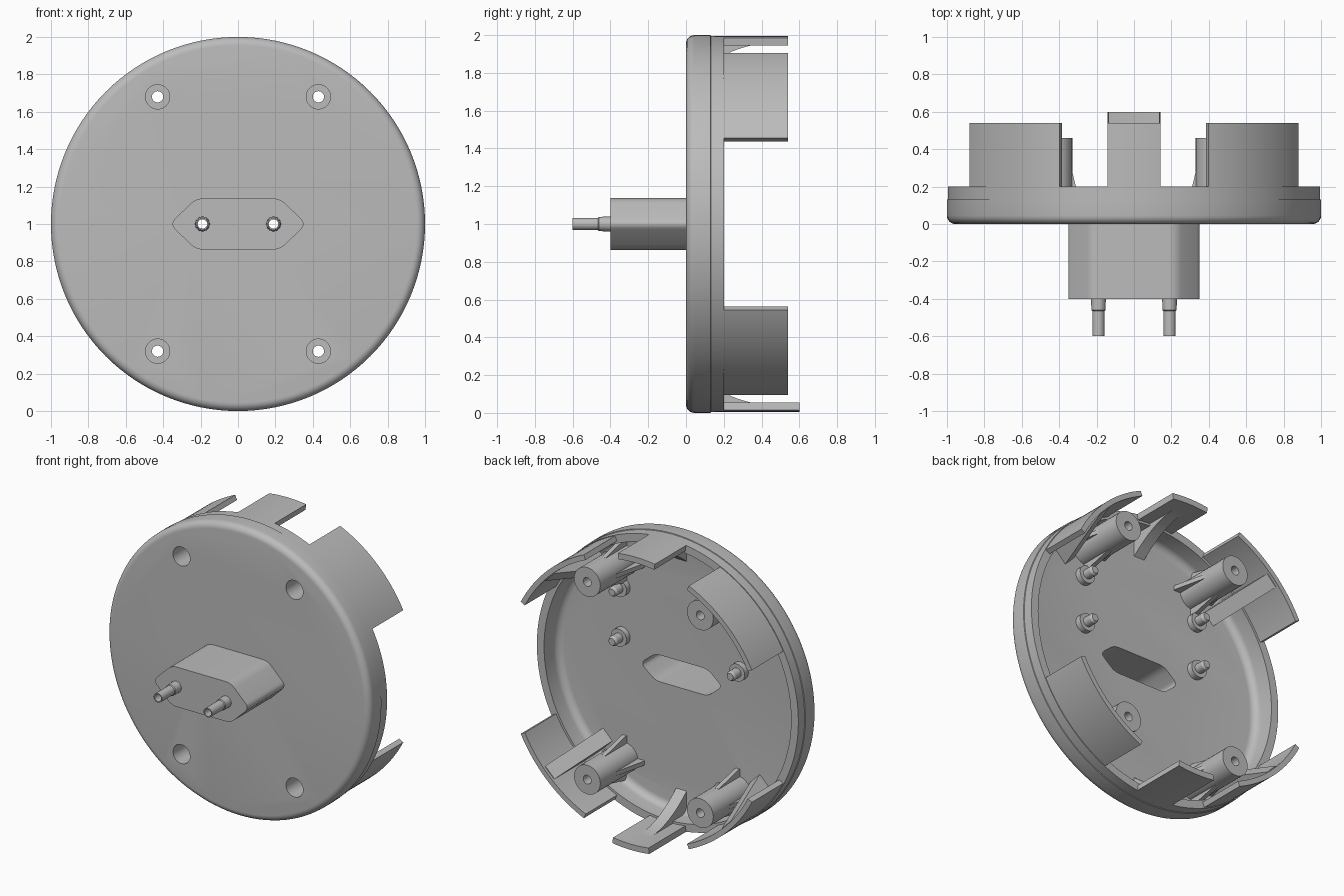
import bpy, bmesh
from math import cos, sin, pi, radians
from mathutils import Vector

cube = bpy.data.objects.get("Cube")
if cube:
    bpy.data.objects.remove(cube, do_unlink=True)

grey = bpy.data.materials.new("light_grey_plastic")
grey.use_nodes = True
grey.diffuse_color = (0.5, 0.5, 0.5, 1)
grey.node_tree.nodes["Principled BSDF"].inputs["Base Color"].default_value = (0.5, 0.5, 0.5, 1)

MID = (0, 1)          # disc centre in x, z
FLOOR = 0.05          # inner floor depth


def finish(name, bm):
    bmesh.ops.remove_doubles(bm, verts=bm.verts, dist=1e-5)
    bmesh.ops.recalc_face_normals(bm, faces=bm.faces)
    me = bpy.data.meshes.new(name)
    bm.to_mesh(me)
    bm.free()
    me.materials.append(grey)
    ob = bpy.data.objects.new(name, me)
    bpy.context.collection.objects.link(ob)
    return ob


def smooth(ob):
    bpy.ops.object.select_all(action='DESELECT')
    ob.select_set(True)
    bpy.context.view_layer.objects.active = ob
    bpy.ops.object.shade_smooth_by_angle(angle=radians(30))


def loft(name, rings, closed):
    """Skin equal loops of points; close the sweep or cap its ends."""
    bm = bmesh.new()
    loops = [[bm.verts.new(p) for p in ring] for ring in rings]
    n = len(loops[0])
    pairs = list(zip(loops, loops[1:])) + ([(loops[-1], loops[0])] if closed else [])
    for a, b in pairs:
        for i in range(n):
            j = (i + 1) % n
            bm.faces.new((a[i], a[j], b[j], b[i]))
    if not closed:
        bm.faces.new(loops[0])
        bm.faces.new(loops[-1])
    return finish(name, bm)


def sweep(name, profile, centre, a0=0, a1=2 * pi, steps=48):
    """Turn an (r, y) profile about the y direction through centre."""
    full = abs(a1 - a0 - 2 * pi) < 1e-6
    angles = [a0 + (a1 - a0) * i / steps for i in range(steps + (not full))]
    cx, cz = centre
    return loft(name, [[(cx + r * cos(a), y, cz + r * sin(a)) for r, y in profile]
                       for a in angles], full)


def solid(name, profile, centre, steps=48):
    """Turned solid: (radius, y) stations, capped at both ends."""
    cx, cz = centre
    return loft(name, [[(cx + r * cos(2 * pi * i / steps), y, cz + r * sin(2 * pi * i / steps))
                        for i in range(steps)] for r, y in profile], False)


def rib(name, profile, centre, angle, width):
    """Flat (r, y) plate standing out along an angle."""
    c = Vector((centre[0], 0, centre[1]))
    out = Vector((cos(angle), 0, sin(angle)))
    side = Vector((-sin(angle), 0, cos(angle))) * width / 2
    up = Vector((0, 1, 0))
    return loft(name, [[c + out * r + up * y + side * s for r, y in profile]
                       for s in (-1, 1)], False)


def fillet(r, y, rad, start, steps=6):
    return [(r + rad * cos(start + pi / 2 * i / steps),
             y + rad * sin(start + pi / 2 * i / steps)) for i in range(steps + 1)]


def plug_shape(name, half_w, half_h, flat, y0, y1):
    """Elongated hexagon with rounded corners."""
    pts = [Vector(p) for p in ((half_w, 0), (flat, half_h), (-flat, half_h),
                               (-half_w, 0), (-flat, -half_h), (flat, -half_h))]
    outline = []
    for i, p in enumerate(pts):
        a = p + (pts[i - 1] - p).normalized() * 0.04
        b = p + (pts[(i + 1) % 6] - p).normalized() * 0.04
        for k in range(6):
            t = k / 5
            outline.append(a * (1 - t) ** 2 + p * 2 * t * (1 - t) + b * t * t)
    return loft(name, [[(q.x, y, 1 + q.y) for q in outline] for y in (y0, y1)], False)


def cut(ob, cutters):
    bpy.context.view_layer.objects.active = ob
    for c in cutters:
        c.hide_render = True
        mod = ob.modifiers.new("cut", 'BOOLEAN')
        mod.operation = 'DIFFERENCE'
        mod.solver = 'EXACT'
        mod.object = c
        bpy.ops.object.modifier_apply(modifier=mod.name)


posts = [(sx * 0.43, 1 + sz * 0.68) for sx in (1, -1) for sz in (1, -1)]
pins = [(-0.19, 1), (0.19, 1)]

# Dish: rounded front edge, stepped rim, filleted inner floor
dish = solid("round_base",
             fillet(0.955, 0.045, 0.045, -pi / 2)
             + [(1, 0.13), (0.995, 0.132), (0.995, 0.2), (0.94, 0.2)]
             + [(r, y) for r, y in reversed(fillet(0.89, FLOOR + 0.05, 0.05, -pi / 2))], MID, 128)

# Plug block with a hollow behind it
plug = plug_shape("plug_block", 0.365, 0.137, 0.225, -0.4, 0.03)
recess = plug_shape("recess_cutter", 0.31, 0.092, 0.2, -0.355, 0.2)
screw_cutters = [solid("screw_cutter", [(0.065, -0.1), (0.065, 0.2)], p, 32) for p in posts]
pin_cutters = [solid("pin_cutter", [(0.025, -0.5), (0.025, -0.2)], p, 24) for p in pins]
cut(dish, [recess] + screw_cutters)
cut(plug, [recess] + pin_cutters)
for c in [recess] + screw_cutters + pin_cutters:
    bpy.data.objects.remove(c, do_unlink=True)

# Hollow contact pins
for p in pins:
    sweep("contact_pin", [(0.025, -0.37), (0.04, -0.37), (0.038, -0.46), (0.033, -0.465),
                          (0.032, -0.6), (0.025, -0.6)], p, steps=24)

# Screw posts with four tapered fins each
for p in posts:
    sweep("screw_post", [(0.1, 0.04), (0.1, 0.46), (0.03, 0.46), (0.03, 0.34),
                         (0.065, 0.34), (0.065, 0.04)], p, steps=32)
    for k in range(4):
        rib("post_fin", [(0.09, 0.04), (0.15, 0.04), (0.15, 0.07), (0.1, 0.28), (0.09, 0.28)],
            p, k * pi / 2, 0.03)

# Locating pegs on the floor
for sx in (1, -1):
    for z in (1.15, 1.49):
        solid("locating_peg", [(0.06, 0.04), (0.06, 0.09), (0.033, 0.09),
                               (0.033, 0.15), (0.024, 0.165)], (sx * 0.45, z), 24)

# Four curved wall segments, each with a sloping brace
for k, mid in enumerate((45, 135, 225, 315)):
    low, high = (27.3, 66.2) if k % 2 == 0 else (23.8, 62.7)
    a0, a1 = radians(k * 90 + low), radians(k * 90 + high)
    sweep("wall_segment", [(0.955, 0.15), (0.99, 0.15), (0.99, 0.54), (0.955, 0.54)],
          MID, a0, a1, 20)
    rib("segment_brace", [(0.79, 0.04), (0.965, 0.04), (0.965, 0.52), (0.95, 0.52)],
        MID, radians(mid), 0.1)

# Top and bottom clips, each with a concave brace
for angle, tip in ((pi / 2, 0.54), (-pi / 2, 0.6)):
    half = 0.142
    sweep("clip", [(0.955, 0.15), (0.995, 0.15), (0.995, tip), (0.955, tip)],
          MID, angle - half, angle + half, 12)
    curve = [(0.955 - 0.165 * (1 - i / 8) ** 2, 0.05 + 0.39 * i / 8) for i in range(9)]
    rib("clip_brace", [(0.965, 0.04), (0.79, 0.04)] + curve + [(0.965, 0.44)],
        MID, angle, 0.08)

for ob in list(bpy.context.collection.objects):
    if ob.type == 'MESH':
        smooth(ob)
